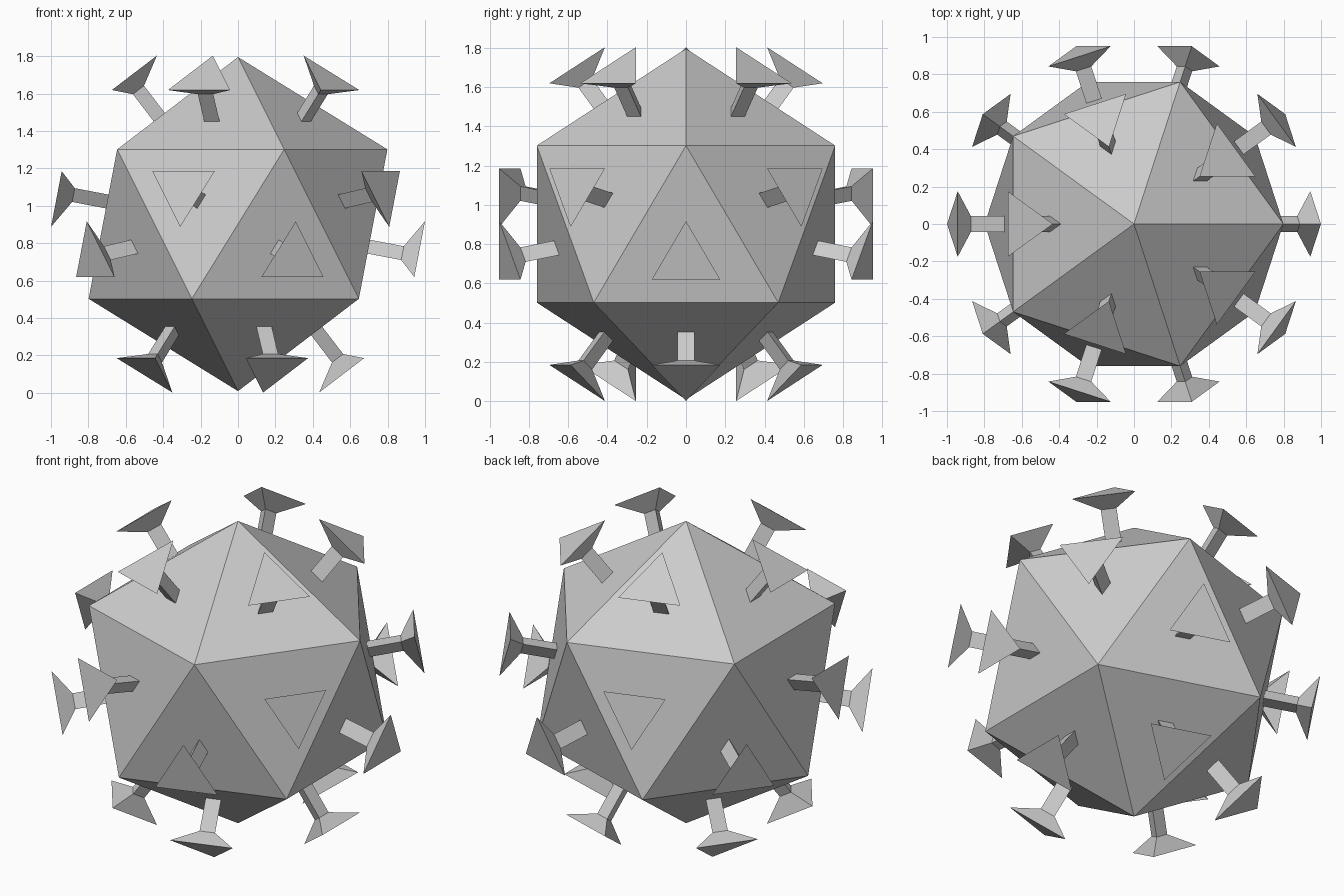
import bpy, bmesh, math
from mathutils import Vector, Matrix

if "Cube" in bpy.data.objects:
    bpy.data.objects.remove(bpy.data.objects["Cube"])

R = 0.893            # shell corner radius
CENTRE = Vector((0, 0, 0.902))


def make_object(name, mesh, matrix):
    ob = bpy.data.objects.new(name, mesh)
    ob.matrix_world = matrix
    bpy.context.collection.objects.link(ob)
    return ob


# Icosahedral shell: two poles and two staggered rings of five
bm = bmesh.new()
ring_r, ring_z = R * 2 / math.sqrt(5), R / math.sqrt(5)
bm.verts.new((0, 0, R))
bm.verts.new((0, 0, -R))
for i in range(10):
    a = math.radians(36 * i)
    z = ring_z if i % 2 == 0 else -ring_z
    bm.verts.new((ring_r * math.cos(a), ring_r * math.sin(a), z))
bmesh.ops.convex_hull(bm, input=bm.verts[:])
bmesh.ops.recalc_face_normals(bm, faces=bm.faces[:])
shell_mesh = bpy.data.meshes.new("shell")
bm.to_mesh(shell_mesh)

# Placement of one spike per face: local x points to a face corner, z outward
frames = []
for f in bm.faces:
    n = f.normal.normalized()
    x = (f.verts[0].co - f.calc_center_median()).normalized()
    y = n.cross(x)
    rot = Matrix((x, y, n)).transposed().to_4x4()
    frames.append(Matrix.Translation(CENTRE) @ rot)
bm.free()
make_object("shell", shell_mesh, Matrix.Translation(CENTRE))

# Spike: triangular stem flaring into a triangular plate (distance, radius)
profile = [(0.70, 0.05), (0.893, 0.05), (0.979, 0.202)]
bm = bmesh.new()
rings = []
for d, r in profile:
    rings.append([bm.verts.new((r * math.cos(math.tau * k / 3),
                                r * math.sin(math.tau * k / 3), d)) for k in range(3)])
for lo, hi in zip(rings, rings[1:]):
    for k in range(3):
        j = (k + 1) % 3
        bm.faces.new((lo[k], lo[j], hi[j], hi[k]))
bm.faces.new(rings[0][::-1])
bm.faces.new(rings[-1])
bmesh.ops.recalc_face_normals(bm, faces=bm.faces[:])
spike_mesh = bpy.data.meshes.new("spike")
bm.to_mesh(spike_mesh)
bm.free()

for i, m in enumerate(frames):
    make_object(f"spike_{i + 1}", spike_mesh, m)
